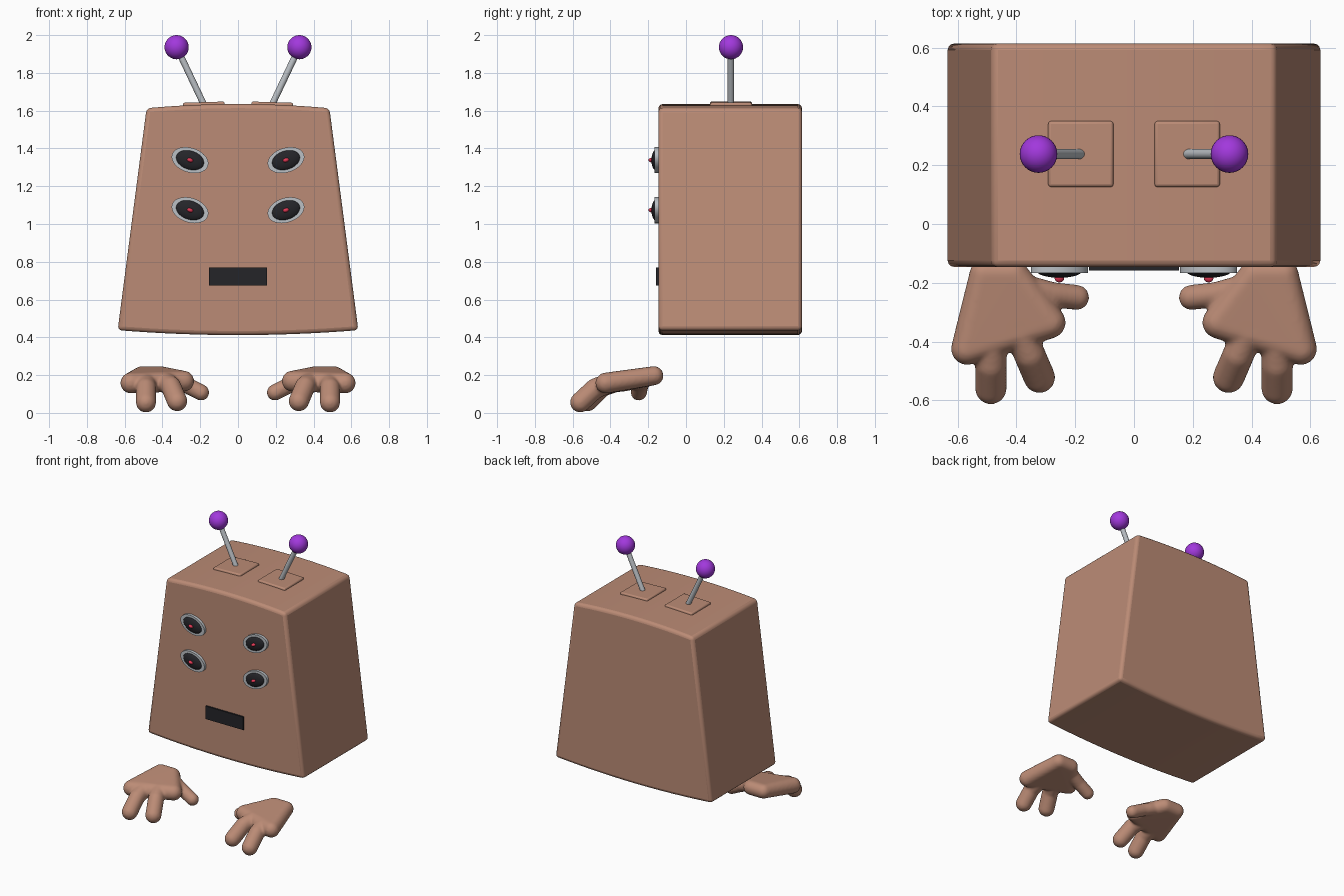
import bpy, bmesh, math
from mathutils import Vector, Matrix

if "Cube" in bpy.data.objects:
    bpy.data.objects.remove(bpy.data.objects["Cube"])


def material(name, rgb):
    m = bpy.data.materials.new(name)
    m.diffuse_color = (*rgb, 1)
    m.use_nodes = True
    m.node_tree.nodes["Principled BSDF"].inputs["Base Color"].default_value = m.diffuse_color
    return m


SKIN = material("copper", (0.50, 0.26, 0.18))
METAL = material("silver", (0.50, 0.53, 0.56))
DARK = material("dark", (0.018, 0.018, 0.022))
RED = material("red", (0.75, 0.04, 0.09))
PURPLE = material("purple", (0.36, 0.04, 0.72))


def finish(name, bm, mat, angle=35):
    bmesh.ops.recalc_face_normals(bm, faces=bm.faces)
    me = bpy.data.meshes.new(name)
    bm.to_mesh(me)
    bm.free()
    me.materials.append(mat)
    ob = bpy.data.objects.new(name, me)
    bpy.context.collection.objects.link(ob)
    bpy.ops.object.select_all(action='DESELECT')
    bpy.context.view_layer.objects.active = ob
    ob.select_set(True)
    bpy.ops.object.shade_smooth_by_angle(angle=math.radians(angle))
    return ob


def bevel(ob, width, segments=3):
    b = ob.modifiers.new("bevel", 'BEVEL')
    b.width, b.segments = width, segments
    b.limit_method, b.angle_limit = 'ANGLE', math.radians(35)


def box(name, centre, size, mat, tilt=0.0):
    bm = bmesh.new()
    bmesh.ops.create_cube(bm, size=1, matrix=Matrix.Translation(centre)
                          @ Matrix.Rotation(tilt, 4, 'Y') @ Matrix.Diagonal((*size, 1)))
    return finish(name, bm, mat)


def ellipsoid(name, matrix, mat, seg=32):
    bm = bmesh.new()
    bmesh.ops.create_uvsphere(bm, u_segments=seg, v_segments=seg // 2, radius=1, matrix=matrix)
    return finish(name, bm, mat)


# Head: tapered front profile with bowed top and bottom, extruded in depth
N = 16
ts = [-1 + 2 * i / N for i in range(N + 1)]
profile = [(0.637 * t, 0.412 + 0.026 * t * t) for t in ts]
profile += [(-0.484 * t, 1.635 - 0.022 * t * t) for t in ts]
bm = bmesh.new()
face = bm.faces.new([bm.verts.new((x, -0.146, z)) for x, z in profile])
ext = bmesh.ops.extrude_face_region(bm, geom=[face])
bmesh.ops.translate(bm, vec=(0, 0.76, 0),
                    verts=[v for v in ext["geom"] if isinstance(v, bmesh.types.BMVert)])
bevel(finish("head", bm, SKIN), 0.022)

# Mouth slot
box("mouth", (0, -0.145, 0.722), (0.306, 0.026, 0.095), DARK)


def sphere_points(centre, r):
    bm = bmesh.new()
    bmesh.ops.create_uvsphere(bm, u_segments=20, v_segments=12, radius=r)
    pts = [v.co + Vector(centre) for v in bm.verts]
    bm.free()
    return pts


def add_hull(bm, balls):
    """Closed skin stretched around a set of (centre, radius) balls."""
    new = [bm.verts.new(p) for c, r in balls for p in sphere_points(c, r)]
    bmesh.ops.convex_hull(bm, input=new)
    bmesh.ops.delete(bm, geom=[v for v in new if v.is_valid and not v.link_faces],
                     context='VERTS')


PALM = [((0.51, -0.17, 0.197), 0.050), ((0.41, -0.17, 0.197), 0.050),
        ((0.568, -0.425, 0.158), 0.055), ((0.287, -0.335, 0.168), 0.055)]
DIGITS = [
    (0.054, [(0.485, -0.40, 0.16), (0.487, -0.48, 0.13), (0.487, -0.56, 0.056)]),
    (0.054, [(0.385, -0.37, 0.165), (0.355, -0.445, 0.14), (0.322, -0.522, 0.062)]),
    (0.043, [(0.37, -0.215, 0.185), (0.28, -0.24, 0.15), (0.195, -0.25, 0.108)]),
]

for s, side in ((-1, "left"), (1, "right")):
    # Antenna: pad, rod and ball
    bevel(box(f"{side}_antenna_pad", (s * 0.181, 0.238, 1.63), (0.222, 0.224, 0.03),
              SKIN, s * 0.03), 0.01)
    foot, tip = Vector((s * 0.175, 0.238, 1.62)), Vector((s * 0.325, 0.238, 1.936))
    axis = tip - foot
    bm = bmesh.new()
    bmesh.ops.create_cone(bm, cap_ends=True, segments=20, radius1=0.017, radius2=0.017,
                          depth=axis.length, matrix=Matrix.Translation((foot + tip) / 2)
                          @ axis.to_track_quat('Z', 'Y').to_matrix().to_4x4())
    finish(f"{side}_antenna_rod", bm, METAL)
    ellipsoid(f"{side}_antenna_ball", Matrix.Translation(tip) @ Matrix.Scale(0.064, 4), PURPLE)

    # Eyes: oval metal rim, dark domed lens, red pupil
    for row, z in (("upper", 1.338), ("lower", 1.073)):
        tilt = Matrix.Translation((s * 0.254, 0, z)) @ Matrix.Rotation(-s * math.radians(18), 4, 'Y')
        bm = bmesh.new()
        bmesh.ops.create_cone(bm, cap_ends=True, segments=40, radius1=1, radius2=1, depth=1,
                              matrix=tilt @ Matrix.Translation((0, -0.15, 0))
                              @ Matrix.Diagonal((0.1, 0.032, 0.065, 1))
                              @ Matrix.Rotation(math.pi / 2, 4, 'X'))
        finish(f"{side}_{row}_eye_rim", bm, METAL)
        ellipsoid(f"{side}_{row}_eye_lens", tilt @ Matrix.Translation((0, -0.16, 0))
                  @ Matrix.Diagonal((0.079, 0.023, 0.051, 1)), DARK)
        ellipsoid(f"{side}_{row}_eye_pupil", tilt @ Matrix.Translation((0, -0.184, 0))
                  @ Matrix.Diagonal((0.017, 0.015, 0.011, 1)), RED, 16)

    # Floating hand: rounded palm, two fingers and a thumb fused together
    bm = bmesh.new()
    add_hull(bm, PALM)
    for r, path in DIGITS:
        for a, b in zip(path, path[1:]):
            add_hull(bm, [(a, r), (b, r)])
    bmesh.ops.scale(bm, vec=(s, 1, 1), verts=bm.verts)
    hand = finish(f"{side}_hand", bm, SKIN, 180)
    fuse = hand.modifiers.new("fuse", 'REMESH')
    fuse.mode, fuse.voxel_size, fuse.use_smooth_shade = 'VOXEL', 0.009, True
    soften = hand.modifiers.new("soften", 'SMOOTH')
    soften.factor, soften.iterations = 0.5, 4
